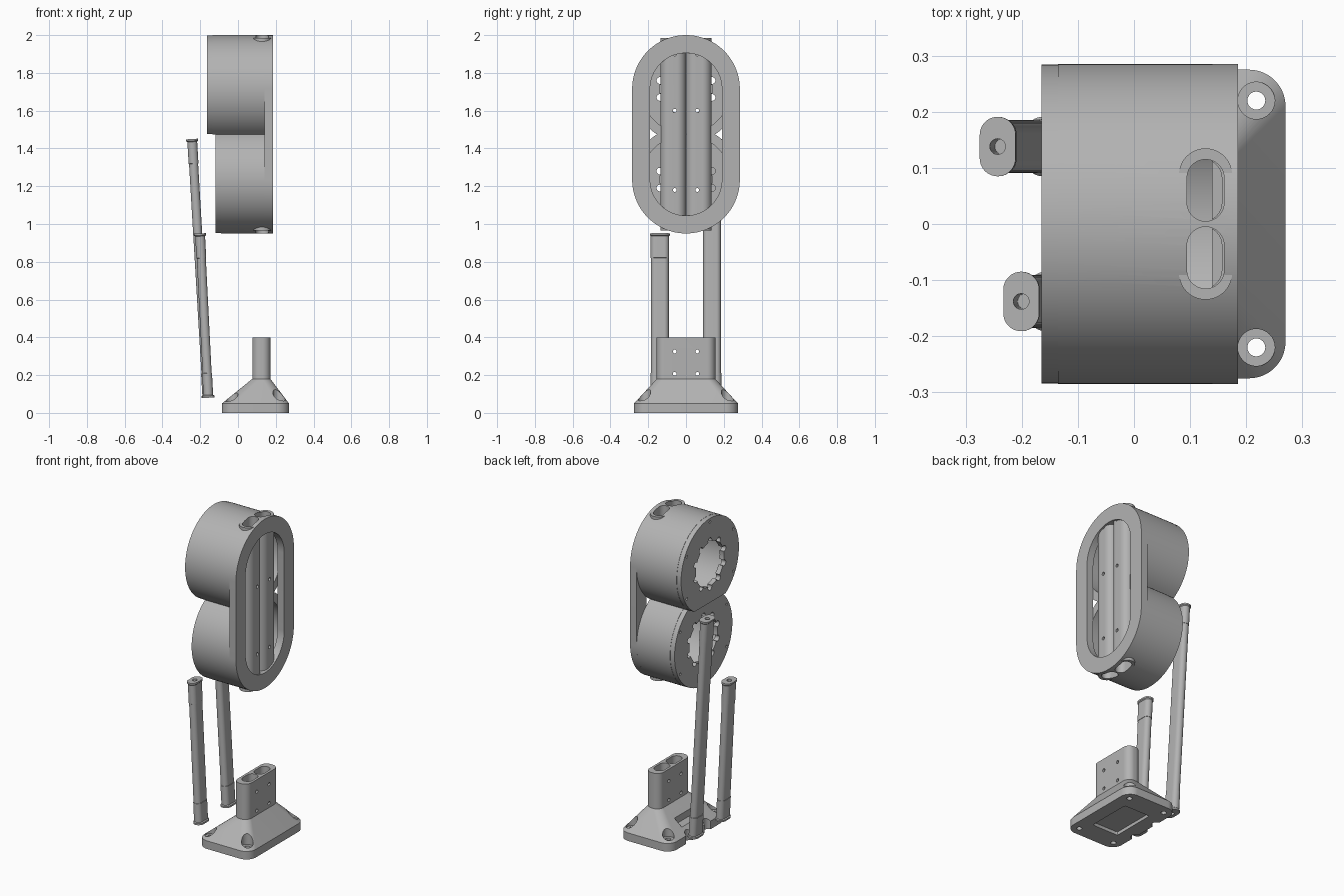
import bpy, bmesh, math
from math import pi, cos, sin

cube = bpy.data.objects.get("Cube")
if cube:
    bpy.data.objects.remove(cube, do_unlink=True)

grey = bpy.data.materials.new("light_grey")
grey.use_nodes = True
colour = (0.45, 0.45, 0.45, 1)
grey.diffuse_color = colour
grey.node_tree.nodes["Principled BSDF"].inputs["Base Color"].default_value = colour


def arc(cx, cy, r, a0=0, a1=2 * pi, n=96, closed=True):
    steps = n if closed else n - 1
    return [(cx + r * cos(a0 + (a1 - a0) * i / steps),
             cy + r * sin(a0 + (a1 - a0) * i / steps)) for i in range(n)]


def rounded(cx, cy, hx, hy, r, n=16):
    """Rounded rectangle outline; a stadium when r equals the short half."""
    r = min(r, hx * 0.999, hy * 0.999)
    pts = []
    for k, (sx, sy) in enumerate([(1, 1), (-1, 1), (-1, -1), (1, -1)]):
        pts += arc(cx + sx * (hx - r), cy + sy * (hy - r), r,
                   k * pi / 2, (k + 1) * pi / 2, n, False)
    return pts


def loft(name, sections, axis="Z"):
    """Skin equal-length outlines placed along an axis: [(position, outline)]."""
    bm = bmesh.new()
    rings = [[bm.verts.new((a, b, t) if axis == "Z" else (t, a, b)) for a, b in pts]
             for t, pts in sections]
    count = len(rings[0])
    for low, high in zip(rings, rings[1:]):
        for i in range(count):
            j = (i + 1) % count
            bm.faces.new((low[i], low[j], high[j], high[i]))
    bm.faces.new(rings[0][::-1])
    bm.faces.new(rings[-1])
    bmesh.ops.recalc_face_normals(bm, faces=bm.faces)
    mesh = bpy.data.meshes.new(name)
    bm.to_mesh(mesh)
    bm.free()
    obj = bpy.data.objects.new(name, mesh)
    bpy.context.collection.objects.link(obj)
    mesh.materials.append(grey)
    return obj


def prism(name, outline, lo, hi, axis="Z"):
    return loft(name, [(lo, outline), (hi, outline)], axis)


def activate(obj):
    bpy.ops.object.select_all(action="DESELECT")
    obj.select_set(True)
    bpy.context.view_layer.objects.active = obj


def cut(obj, outline, lo, hi, axis="Z"):
    cutter = prism("cutter", outline, lo, hi, axis)
    cutter.hide_render = True
    mod = obj.modifiers.new("cut", "BOOLEAN")
    mod.operation, mod.solver, mod.object = "DIFFERENCE", "EXACT", cutter
    activate(obj)
    bpy.ops.object.modifier_apply(modifier=mod.name)
    bpy.data.objects.remove(cutter, do_unlink=True)


def finish(obj):
    activate(obj)
    bpy.ops.object.shade_smooth_by_angle(angle=math.radians(30))


MID, OFF, R = 1.475, 0.24, 0.285      # joint height, drum offset, drum radius
TUBE_X = 0.1275


def cut_channels(obj, lo, hi):
    for s in (-1, 1):
        cut(obj, rounded(TUBE_X, s * 0.06, 0.033, 0.055, 0.033), lo, hi)


# Two hollow drums, flattened where they meet, each with a bored end cap
flat = math.asin(OFF / R)
for name, s, back in (("upper", 1, -0.165), ("lower", -1, -0.12)):
    zc = MID + s * OFF

    def drum_outline(r):
        return [(y, MID + s * (OFF + z)) for y, z in arc(0, 0, r, -flat, pi + flat, 96, False)]

    drum = prism(name + "_drum", drum_outline(R), back + 0.03, 0.14, "X")
    cut(drum, arc(0, zc, 0.236), back, 0.2, "X")
    cut_channels(drum, *((1.7, 2.1) if s > 0 else (0.9, 1.2)))
    finish(drum)

    cap = prism(name + "_end_cap", drum_outline(R - 0.001), back, back + 0.0295, "X")
    cut(cap, arc(0, zc, 0.138), back - 0.1, back + 0.1, "X")
    for i in range(10):
        a = (i + 0.5) * pi / 5
        cut(cap, arc(0.145 * cos(a), zc + 0.145 * sin(a), 0.018, n=20),
            back - 0.1, back + 0.1, "X")
    for i in range(6):
        a = i * pi / 3 + pi / 6 if s > 0 else i * pi / 3 - pi / 6
        y, z = 0.262 * cos(a), zc + 0.262 * sin(a)
        if abs(z - MID) > 0.03:
            cut(cap, arc(y, z, 0.008, n=12), back - 0.1, back + 0.015, "X")
    finish(cap)

# Oblong ring plate joining both drums
plate = prism("ring_plate", rounded(0, MID, R, R + OFF, R, 32), 0.14, 0.185, "X")
cut(plate, rounded(0, MID, 0.19, 0.19 + OFF, 0.19, 32), 0.1, 0.2, "X")
cut_channels(plate, 0.9, 2.1)
finish(plate)

# Pair of oblong guide tubes with cross bolt holes
for side, s in (("left", 1), ("right", -1)):
    tube = prism(side + "_guide_tube",
                 rounded(TUBE_X, s * 0.0675, 0.0475, 0.0673, 0.0475), 0.965, 1.985)
    cut(tube, rounded(TUBE_X, s * 0.06, 0.033, 0.055, 0.033), 0.9, 2.1)
    for z in (1.18, 1.6, 1.9):
        cut(tube, arc(s * 0.06, z, 0.01, n=16), 0, 0.3, "X")
    finish(tube)

# Flared foot rising into a socket block
foot = rounded(0.0925, 0, 0.1775, 0.275, 0.065)
neck = rounded(0.1235, 0, 0.048, 0.155, 0.042)
base = loft("base_socket", [(0, foot), (0.05, foot), (0.18, neck), (0.4, neck)])
for s in (-1, 1):
    cut(base, rounded(TUBE_X - 0.004, s * 0.06, 0.033, 0.055, 0.033), 0.19, 0.5)
    for z in (0.207, 0.325):
        cut(base, arc(s * 0.06, z, 0.01, n=16), 0, 0.3, "X")
    for x in (-0.033, 0.218):
        cut(base, arc(x, s * 0.22, 0.033, n=32), 0.055, 0.3)
        cut(base, arc(x, s * 0.22, 0.016, n=24), -0.1, 0.3)
    cut(base, arc(-0.09, s * 0.09, 0.03, n=32), -0.1, 0.3)
cut(base, rounded(-0.02, 0, 0.03, 0.1, 0.005, 4), 0.085, 0.17)
cut(base, rounded(0.095, 0, 0.09, 0.14, 0.01, 4), -0.1, 0.02)
finish(base)

# Two leaning oblong rods with collars, end flanges and bored ends
for name, y, x0, x1, top in (("long_rod", 0.138, -0.162, -0.243, 1.45),
                             ("short_rod", -0.138, -0.157, -0.201, 0.95)):
    length = math.hypot(x1 - x0, top - 0.08)
    flange = rounded(0, 0, 0.032, 0.053, 0.032)
    collar = rounded(0, 0, 0.026, 0.049, 0.026)
    body = rounded(0, 0, 0.024, 0.047, 0.024)
    ends = [(0, flange), (0.01, flange), (0.015, collar), (0.13, collar), (0.131, body)]
    rod = loft(name, ends + [(length - t, pts) for t, pts in reversed(ends)])
    cut(rod, arc(0, 0, 0.014, n=24), length - 0.15, length + 0.1)
    cut(rod, arc(0, 0, 0.014, n=24), -0.1, 0.15)
    rod.location = (x0, y, 0.08)
    rod.rotation_euler.y = math.atan2(x1 - x0, top - 0.08)
    finish(rod)
